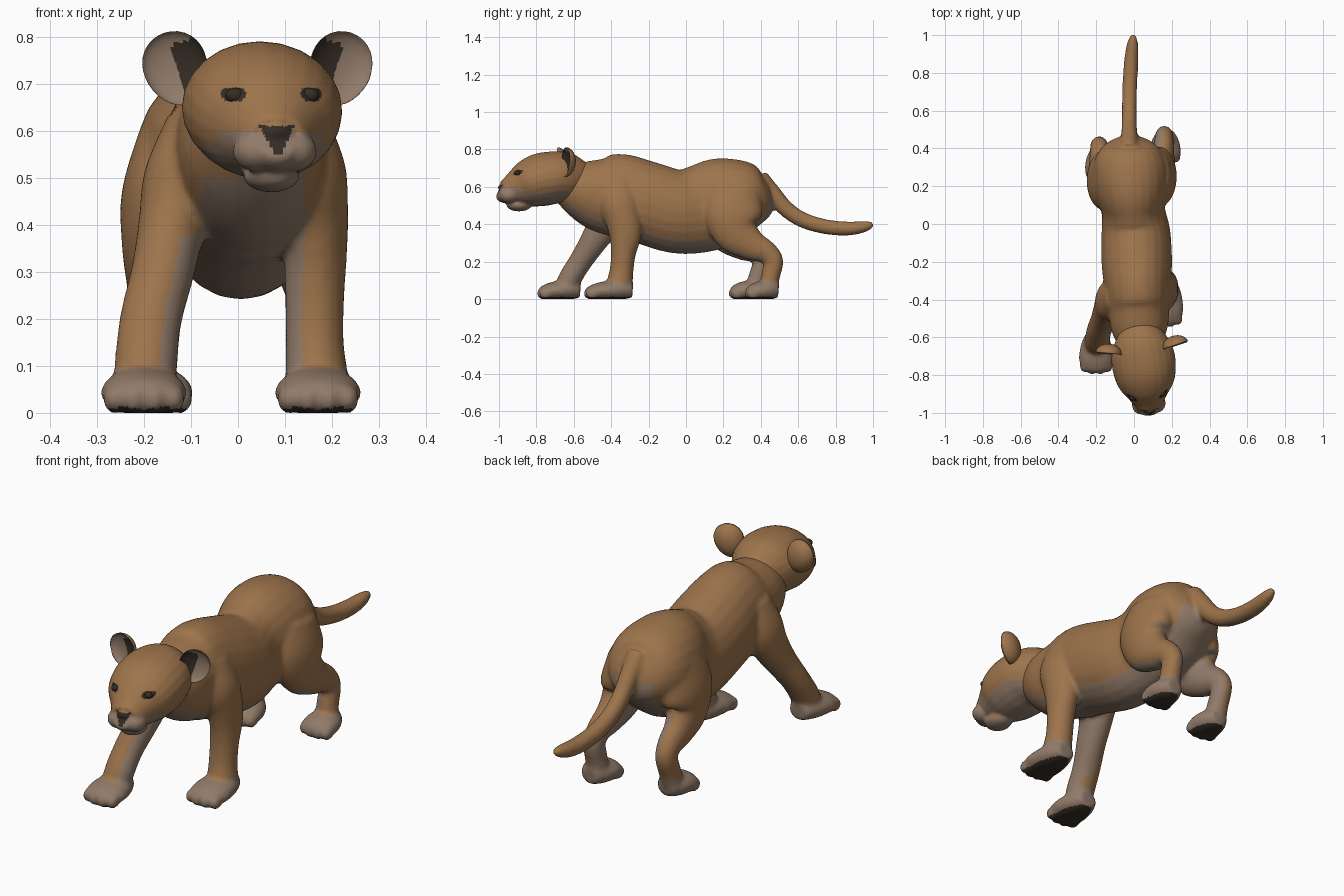
import bpy, bmesh, math
from mathutils import Vector, Matrix
from mathutils.bvhtree import BVHTree

if "Cube" in bpy.data.objects:
    bpy.data.objects.remove(bpy.data.objects["Cube"])


def material(name, rgb):
    m = bpy.data.materials.new(name)
    m.diffuse_color = (*rgb, 1)
    m.use_nodes = True
    m.node_tree.nodes["Principled BSDF"].inputs["Base Color"].default_value = m.diffuse_color
    return m


TAN = material("tan_fur", (0.34, 0.175, 0.072))
PALE = material("pale_fur", (0.285, 0.198, 0.142))
DARK = material("dark_skin", (0.035, 0.026, 0.018))
MATS = (TAN, PALE, DARK)


def tube(bm, pts, steps=4, sides=24):
    """Loft of ellipses through (x, y, z, half width, half depth) points."""
    pts = [Vector(p) for p in pts]
    path = []
    for i in range(len(pts) - 1):
        a, b, c, d = (pts[max(i - 1, 0)], pts[i], pts[i + 1],
                      pts[min(i + 2, len(pts) - 1)])
        for k in range(steps):
            t = k / steps
            path.append(0.5 * (2 * b + (c - a) * t + (2 * a - 5 * b + 4 * c - d) * t ** 2
                               + (3 * b - a - 3 * c + d) * t ** 3))
    path.append(pts[-1])
    rings = []
    for i, p in enumerate(path):
        q, r = path[max(i - 1, 0)], path[min(i + 1, len(path) - 1)]
        tan = Vector([r[k] - q[k] for k in range(3)]).normalized()
        u = (Vector((1, 0, 0)) - tan * tan.x).normalized()
        v = tan.cross(u)
        mid = Vector((p[0], p[1], p[2]))
        rings.append([bm.verts.new(mid + u * p[3] * math.cos(w) + v * p[4] * math.sin(w))
                      for w in (2 * math.pi * s / sides for s in range(sides))])
    for a, b in zip(rings, rings[1:]):
        for s in range(sides):
            n = (s + 1) % sides
            bm.faces.new((a[s], a[n], b[n], b[s]))
    bm.faces.new(rings[0][::-1])
    bm.faces.new(rings[-1])


def blob(bm, centre, radii):
    bmesh.ops.create_uvsphere(bm, u_segments=20, v_segments=12, radius=1,
                              matrix=Matrix.Translation(centre) @ Matrix.Diagonal((*radii, 1)))


def finish(name, bm, rule=None, matrix=None, voxel=0, smooth=0, mats=MATS):
    """Make an object, optionally fuse and soften it, then colour faces by a rule."""
    bmesh.ops.recalc_face_normals(bm, faces=bm.faces)
    me = bpy.data.meshes.new(name)
    bm.to_mesh(me)
    bm.free()
    ob = bpy.data.objects.new(name, me)
    bpy.context.scene.collection.objects.link(ob)
    if voxel:
        mod = ob.modifiers.new("fuse", 'REMESH')
        mod.mode, mod.voxel_size = 'VOXEL', voxel
        mod = ob.modifiers.new("soften", 'SMOOTH')
        mod.factor, mod.iterations = 0.5, smooth
        bpy.context.view_layer.update()
        dg = bpy.context.evaluated_depsgraph_get()
        me = bpy.data.meshes.new_from_object(ob.evaluated_get(dg))
        ob.modifiers.clear()
        ob.data = me
        for v in me.vertices:
            v.co.z = max(v.co.z, 0)
        me.update()
        me.materials.clear()
    for m in mats:
        me.materials.append(m)
    for p in me.polygons:
        p.use_smooth = True
        if rule:
            p.material_index = rule(p.center, p.normal)
    if matrix:
        ob.matrix_world = matrix
    return ob


def paw(bm, x, front, length, half):
    """Foot pointing to -y with four toes."""
    shape = ((1.0, .045, .5, .038), (.72, .048, .85, .052), (.36, .043, 1.0, .05),
             (.1, .034, .85, .038), (.0, .03, .5, .022))
    tube(bm, [(x, front + f * length, z, w * half, h) for f, z, w, h in shape])
    for i, o in enumerate((-.68, -.24, .24, .68)):
        lag = .035 if i in (0, 3) else .022
        blob(bm, (x + o * half, front + lag, .03), (.025, .036, .032))


# ---- torso, legs and tail fused into one body ----
bm = bmesh.new()
tube(bm, [(.04, -.68, .63, .09, .09), (.03, -.57, .59, .145, .155),
          (.025, -.46, .56, .162, .2), (.02, -.36, .552, .172, .226),
          (.015, -.22, .517, .186, .222), (.01, -.05, .468, .183, .224),
          (-.005, .08, .483, .168, .235), (-.015, .2, .522, .195, .236),
          (-.02, .32, .55, .195, .197), (-.02, .41, .56, .145, .137),
          (-.02, .45, .57, .07, .07)])

# right front leg, planted
tube(bm, [(.12, -.37, .64, .06, .09), (.143, -.36, .52, .085, .11),
          (.16, -.335, .42, .075, .095), (.165, -.325, .34, .067, .086),
          (.163, -.335, .24, .063, .066), (.163, -.345, .15, .062, .064),
          (.167, -.355, .08, .066, .07), (.168, -.36, .03, .06, .06)])
paw(bm, .17, -.535, .25, .092)

# left front leg, reaching forward
tube(bm, [(-.09, -.38, .62, .06, .09), (-.12, -.40, .5, .08, .11),
          (-.14, -.44, .4, .072, .09), (-.16, -.50, .3, .067, .072),
          (-.185, -.565, .2, .066, .062), (-.195, -.62, .11, .067, .062),
          (-.2, -.645, .04, .065, .06)])
paw(bm, -.2, -.785, .22, .092)

# hind legs, the left one stepping further forward
hind = ((.12, .26, .58, .08, .14), (.148, .25, .46, .088, .16),
        (.158, .27, .36, .078, .125), (.165, .35, .29, .062, .085),
        (.17, .43, .25, .052, .062), (.172, .467, .2, .047, .054),
        (.172, .452, .12, .049, .05), (.172, .44, .04, .055, .05))
for side, step in ((1, 0), (-1, -.085)):
    tube(bm, [(side * x - .012, y + step * (1 - z / .58), z, w, d) for x, y, z, w, d in hind])
    paw(bm, side * .172 - .006, .325 + step, .17, .083)

# tail
tube(bm, [(-.025, .39, .65, .05, .05), (-.025, .46, .57, .044, .046),
          (-.025, .53, .487, .04, .044), (-.025, .62, .425, .039, .042),
          (-.022, .74, .388, .039, .04), (-.015, .86, .377, .038, .038),
          (-.008, .95, .387, .031, .031), (-.003, 1.0, .402, .015, .015)])


def body_colour(c, n):
    out = n.x * (1 if c.x > -.01 else -1)
    if c.z < .012 and n.z < -.7:
        return 2                                            # soles
    if c.z < .095:
        return 1                                            # paws
    if n.z < -.55 and c.z < .46 and c.y < .4:
        return 1                                            # belly
    if c.y < -.4 and n.y < -.35 and abs(c.x - .03) < .11 and .3 < c.z < .5:
        return 1                                            # chest
    if c.z < .38 and out < (-.1 if c.y > .2 else -.45):
        return 1                                            # inner legs
    if .25 < c.y < .48 and n.y > .2 and abs(c.x + .02) < .11 and c.z < .54:
        return 1                                            # under the tail
    return 0


finish("body", bm, body_colour, voxel=.01, smooth=7)

# ---- head, turned slightly to one side ----
HEAD = Matrix.Translation((.035, -.6, 0)) @ Matrix.Rotation(math.radians(7), 4, 'Z')
bm = bmesh.new()
tube(bm, [(0, .05, .63, .10, .10), (0, -.03, .645, .148, .135),
          (0, -.10, .65, .168, .14), (0, -.18, .637, .166, .142),
          (0, -.25, .615, .147, .127), (0, -.30, .597, .112, .103),
          (0, -.35, .58, .08, .073), (0, -.385, .568, .06, .054),
          (0, -.403, .575, .038, .03)])
for s in (-1, 1):
    blob(bm, (s * .04, -.355, .556), (.05, .052, .043))     # muzzle pads
blob(bm, (0, -.295, .503), (.06, .068, .034))               # chin
blob(bm, (0, -.388, .596), (.032, .02, .018))               # nose


def head_colour(c, n):
    d = (c.z - .55) / .055
    if c.y < -.375 and 0 < d < 1.08 and abs(c.x) < .006 + .03 * d:
        return 2                                            # nose leather
    if c.y < -.2 and ((abs(c.x) - .083) / .026) ** 2 + ((c.z - .677) / .015) ** 2 < 1:
        return 2                                            # eye rims
    if c.y < -.29 and c.z < .598:
        return 1                                            # muzzle and chin
    return 1 if n.z < -.5 else 0                            # throat


head = finish("head", bm, head_colour, HEAD, voxel=.007, smooth=4)

# ---- eyes set onto the face ----
tree = BVHTree.FromPolygons([v.co.copy() for v in head.data.vertices],
                            [tuple(p.vertices) for p in head.data.polygons])
for s, name in ((-1, "left_eye"), (1, "right_eye")):
    hit = tree.ray_cast(Vector((s * .08, -1, .675)), Vector((0, 1, 0)))[0]
    if hit is None:
        hit = Vector((s * .08, -.28, .675))
    bm = bmesh.new()
    blob(bm, hit + Vector((0, .006, 0)), (.02, .015, .016))
    finish(name, bm, matrix=HEAD, mats=(DARK,))

# ---- cupped ears ----
for s, name in ((-1, "left_ear"), (1, "right_ear")):
    bm = bmesh.new()
    bmesh.ops.create_uvsphere(bm, u_segments=32, v_segments=20, radius=1,
                              matrix=Matrix.Rotation(math.pi / 2, 4, 'X'))
    for f in bm.faces:
        c = f.calc_center_median()
        if c.y < 0:
            f.material_index = 2 if c.x * s < -.02 and -.75 < c.z < .62 else 1
    for v in bm.verts:
        y = v.co.y
        v.co.y = .052 * y if y > 0 else -.03 * y - .004
        v.co.x *= .076 * (.9 + .1 * v.co.z)
        v.co.z *= .08
    place = (HEAD @ Matrix.Translation((s * .176, -.065, .732))
             @ Matrix.Rotation(math.radians(12 * s), 4, 'Z')
             @ Matrix.Rotation(math.radians(18 * s), 4, 'Y'))
    finish(name, bm, matrix=place)
